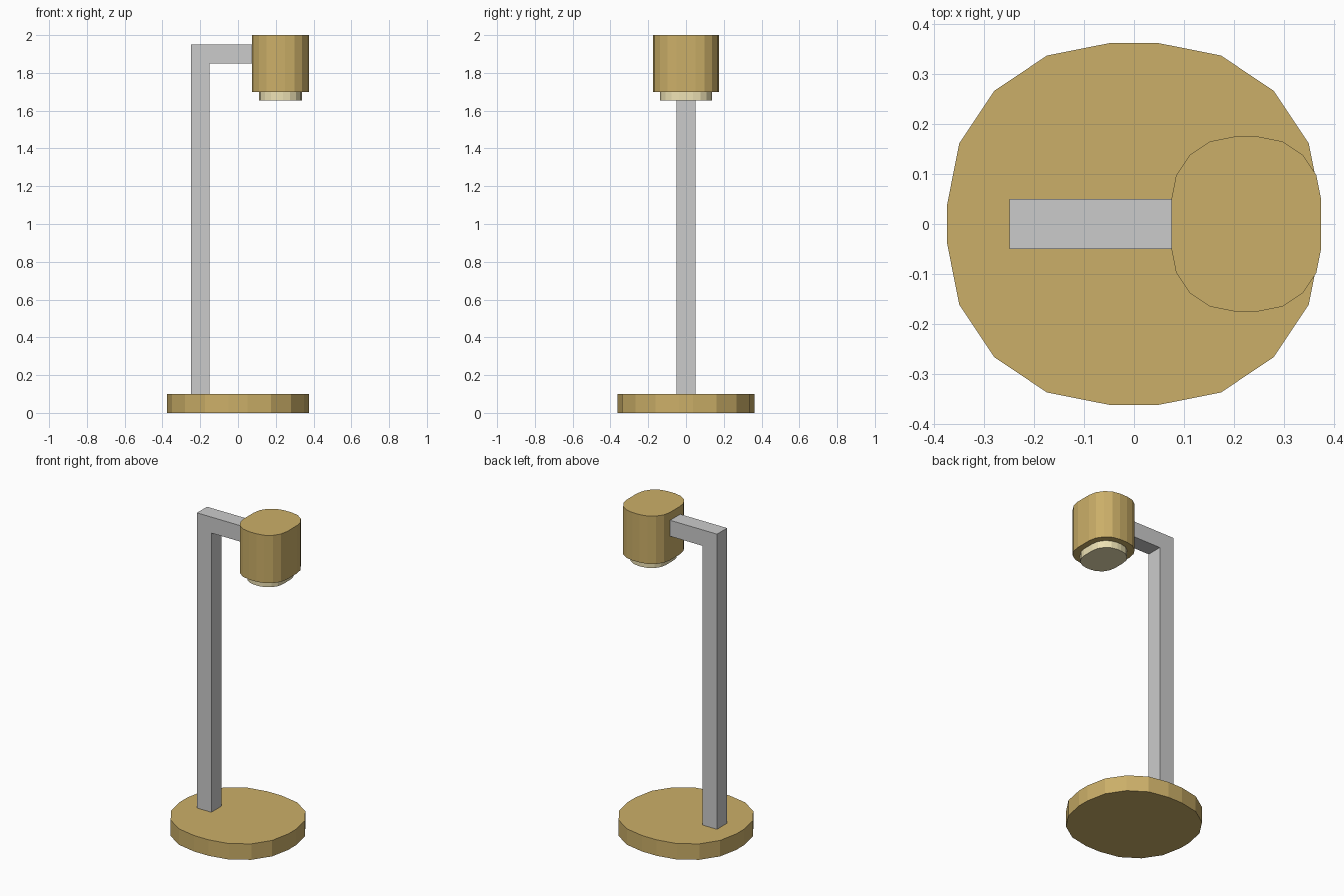
import bpy, bmesh, math

if "Cube" in bpy.data.objects:
    bpy.data.objects.remove(bpy.data.objects["Cube"])


def material(name, color):
    m = bpy.data.materials.new(name)
    m.diffuse_color = color
    m.use_nodes = True
    m.node_tree.nodes["Principled BSDF"].inputs["Base Color"].default_value = m.diffuse_color
    return m


def prism(name, bottom, direction, mat=None):
    """Extrude a closed outline of 3D points along a direction."""
    bm = bmesh.new()
    face = bm.faces.new([bm.verts.new(p) for p in bottom])
    ext = bmesh.ops.extrude_face_region(bm, geom=[face], use_keep_orig=True)
    verts = [g for g in ext["geom"] if isinstance(g, bmesh.types.BMVert)]
    bmesh.ops.translate(bm, verts=verts, vec=direction)
    bmesh.ops.recalc_face_normals(bm, faces=bm.faces)
    mesh = bpy.data.meshes.new(name)
    bm.to_mesh(mesh)
    bm.free()
    ob = bpy.data.objects.new(name, mesh)
    bpy.context.collection.objects.link(ob)
    if mat:
        mesh.materials.append(mat)
    return ob


def rounded_outline(cx, dx, dy, r, z, steps=4):
    """Rounded rectangle: four arcs of radius r around (+-dx, +-dy)."""
    pts = []
    for q, (sx, sy) in enumerate([(1, 1), (-1, 1), (-1, -1), (1, -1)]):
        for i in range(steps + 1):
            a = math.pi / 2 * (q + i / steps)
            pts.append((cx + sx * dx + r * math.cos(a), sy * dy + r * math.sin(a), z))
    return pts


brass = material("brass", (0.60, 0.43, 0.14, 1))
cream = material("cream", (0.85, 0.76, 0.46, 1))

# Foot plate
prism("base", rounded_outline(0, 0.05, 0.0375, 0.325, 0), (0, 0, 0.1), brass)

# Square bent post and arm, one L-shaped profile
profile = [(-0.25, 0.1), (-0.15, 0.1), (-0.15, 1.85),
           (0.075, 1.85), (0.075, 1.95), (-0.25, 1.95)]
prism("post_and_arm", [(x, -0.05, z) for x, z in profile], (0, 0.1, 0))

# Lamp head and the lens below it
prism("lamp_head", rounded_outline(0.225, 0.025, 0.05, 0.125, 1.7), (0, 0, 0.3), brass)
prism("lens", rounded_outline(0.225, 0.0125, 0.0375, 0.1, 1.655), (0, 0, 0.045), cream)
